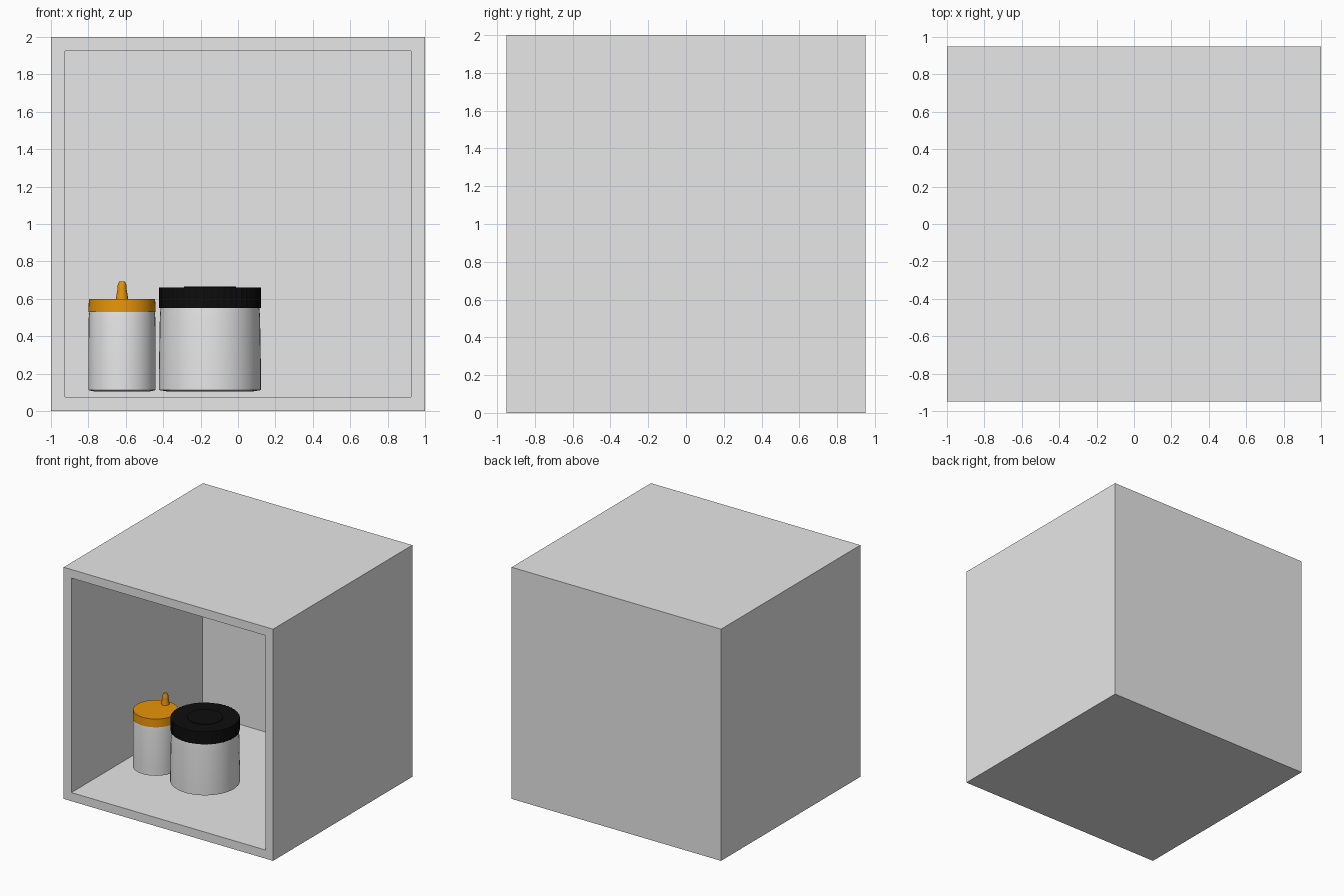
import bpy
import bmesh
from math import cos, sin, tau, radians

old = bpy.data.objects.get("Cube")
if old:
    bpy.data.objects.remove(old, do_unlink=True)


def material(name, rgb):
    mat = bpy.data.materials.new(name)
    mat.use_nodes = True
    mat.diffuse_color = (*rgb, 1)
    mat.node_tree.nodes["Principled BSDF"].inputs["Base Color"].default_value = (*rgb, 1)
    return mat


grey = material("pale grey", (0.8, 0.8, 0.8))
orange = material("orange", (0.95, 0.355, 0.003))
black = material("black", (0.004, 0.004, 0.004))


def finish(name, bm, mat, smooth=True):
    bmesh.ops.recalc_face_normals(bm, faces=bm.faces[:])
    mesh = bpy.data.meshes.new(name)
    bm.to_mesh(mesh)
    bm.free()
    mesh.materials.append(mat)
    if smooth:
        mesh.shade_smooth()
        mesh.set_sharp_from_angle(angle=radians(35))
    obj = bpy.data.objects.new(name, mesh)
    bpy.context.collection.objects.link(obj)
    return obj


def turned(name, x, y, profile, mat, sides=48, rib=0.0):
    """Closed solid of revolution from (radius, height) points; rib insets every other side."""
    bm = bmesh.new()
    rings = []
    for r, z in profile:
        ring = []
        for i in range(sides):
            rr = r - rib * (i % 2)
            a = tau * i / sides
            ring.append(bm.verts.new((x + rr * cos(a), y + rr * sin(a), z)))
        rings.append(ring)
    for low, high in zip(rings, rings[1:]):
        for i in range(sides):
            j = (i + 1) % sides
            bm.faces.new((low[i], low[j], high[j], high[i]))
    bm.faces.new(rings[0])
    bm.faces.new(rings[-1])
    return finish(name, bm, mat)


# Open-fronted cabinet: a block whose front face is inset and pushed inwards
WALL, DEPTH, FLOOR = 0.105, 1.79, 0.105
bm = bmesh.new()
bmesh.ops.create_cube(bm, size=1)
for v in bm.verts:
    v.co = (v.co.x * 2, v.co.y * 1.9, v.co.z * 2 + 1)
bm.normal_update()
front = min(bm.faces, key=lambda f: f.calc_center_median().y)
bmesh.ops.inset_region(bm, faces=[front], thickness=WALL)
pushed = bmesh.ops.extrude_discrete_faces(bm, faces=[front])["faces"][0]
bmesh.ops.translate(bm, verts=pushed.verts[:], vec=(0, DEPTH, 0))
finish("cabinet", bm, grey, smooth=False)

# Small bottle with an offset nozzle on its cap
bx, y = -0.62, -0.235
turned("bottle_body", bx, y,
       [(0.15, FLOOR), (0.18, 0.112), (0.18, 0.2), (0.178, 0.5), (0.174, 0.535)], grey)
turned("bottle_cap", bx, y, [(0.18, 0.53), (0.177, 0.6)], orange)
turned("bottle_nozzle", bx, y + 0.13,
       [(0.034, 0.595), (0.024, 0.655), (0.023, 0.675), (0.016, 0.692)], orange, sides=20)

# Wide jar with a finely ribbed lid
jx = -0.15
turned("jar_body", jx, y,
       [(0.23, FLOOR), (0.273, 0.112), (0.273, 0.2), (0.268, 0.5), (0.264, 0.555)], grey)
turned("jar_lid", jx, y, [(0.272, 0.55), (0.272, 0.66)], black, sides=96, rib=0.005)
turned("jar_lid_disc", jx, y, [(0.14, 0.655), (0.14, 0.665)], black)
